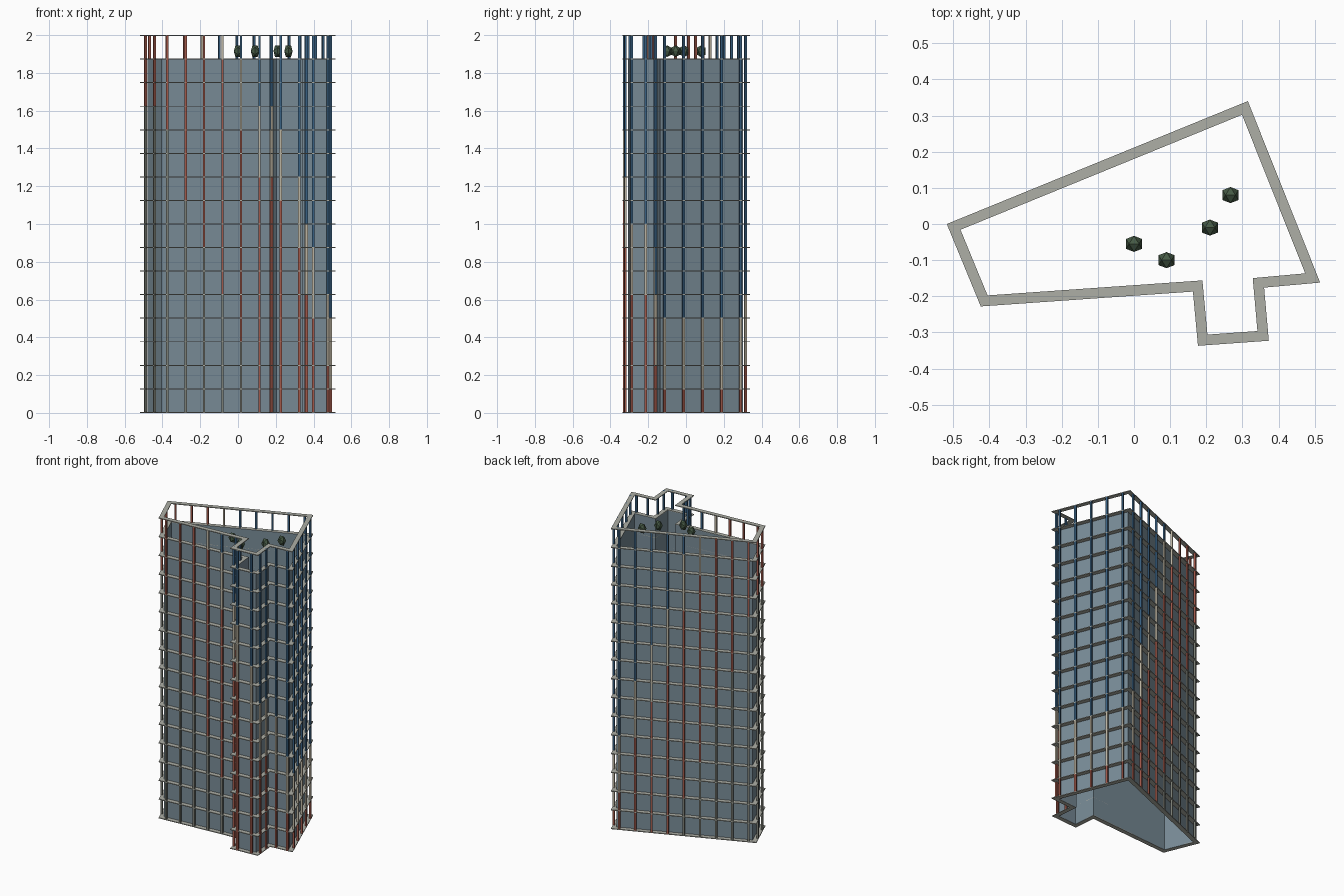
import bpy, bmesh
from mathutils import Vector, Matrix

if "Cube" in bpy.data.objects:
    bpy.data.objects.remove(bpy.data.objects["Cube"])


def material(name, rgb):
    m = bpy.data.materials.new(name)
    m.use_nodes = True
    m.diffuse_color = (*rgb, 1)
    m.node_tree.nodes["Principled BSDF"].inputs["Base Color"].default_value = (*rgb, 1)
    return m


GLASS = material("slate glass", (0.19, 0.26, 0.31))
STONE = material("pale stone", (0.42, 0.43, 0.38))
BLUE = material("deep blue", (0.042, 0.122, 0.23))
SAND = material("sand", (0.52, 0.47, 0.37))
RED = material("brick red", (0.36, 0.10, 0.07))
OLIVE = material("olive grey", (0.20, 0.21, 0.18))
GREEN = material("leaf green", (0.06, 0.10, 0.058))

HEIGHT, FLOORS, SLAB, LEDGE, POST = 2.0, 16, 0.005, 0.029, 0.012
STOREY = HEIGHT / FLOORS

# Plan outline, clockwise from the left corner
OUTLINE = [Vector(p) for p in (
    (-0.518, 0), (0.315, 0.34), (0.515, -0.162), (0.36, -0.176),
    (0.373, -0.323), (0.177, -0.337), (0.163, -0.187), (-0.424, -0.228))]


def inward(a, b):
    d = (b - a).normalized()
    return Vector((d.y, -d.x))


def inset(points, dist):
    result = []
    for i, p in enumerate(points):
        n1 = inward(points[i - 1], p)
        n2 = inward(p, points[(i + 1) % len(points)])
        result.append(p + (n1 + n2) * dist / (1 + n1.dot(n2)))
    return result


INNER = inset(OUTLINE, LEDGE)


def finish(name, bm, mats, fix_normals=True):
    if fix_normals:
        bmesh.ops.recalc_face_normals(bm, faces=bm.faces)
    mesh = bpy.data.meshes.new(name)
    bm.to_mesh(mesh)
    bm.free()
    for m in mats:
        mesh.materials.append(m)
    obj = bpy.data.objects.new(name, mesh)
    bpy.context.collection.objects.link(obj)
    return obj


def loop_at(bm, points, z):
    return [bm.verts.new((p.x, p.y, z)) for p in points]


def bridge(bm, a, b):
    for i in range(len(a)):
        j = (i + 1) % len(a)
        bm.faces.new((a[i], a[j], b[j], b[i]))


# Open glass shaft, one storey short of the top rail
bm = bmesh.new()
bridge(bm, loop_at(bm, INNER, HEIGHT - STOREY), loop_at(bm, INNER, 0))
finish("glass_walls", bm, [GLASS], fix_normals=False)

# Ledge ring at every storey, plus the top rail
for floor in range(FLOORS + 1):
    z = floor * (HEIGHT - SLAB) / FLOORS
    bm = bmesh.new()
    loops = [loop_at(bm, pts, h) for pts, h in (
        (OUTLINE, z), (OUTLINE, z + SLAB), (INNER, z + SLAB), (INNER, z))]
    for k in range(4):
        bridge(bm, loops[k], loops[(k + 1) % 4])
    finish("top_rail" if floor == FLOORS else f"floor_ledge_{floor}", bm, [STONE])

# Mullions with bands that step down along the long axis of the plan
LONG_AXIS = (OUTLINE[1] - OUTLINE[0]).normalized()


def snap(z):
    return min(HEIGHT, max(0, round(z / STOREY) * STOREY))


bm = bmesh.new()
for i, a in enumerate(OUTLINE):
    b = OUTLINE[(i + 1) % len(OUTLINE)]
    n = inward(a, b)
    side = (b - a).normalized()
    turn = Matrix((side.to_3d(), n.to_3d(), (0, 0, 1))).transposed().to_4x4()
    count = max(2, round((b - a).length / 0.1))
    for k in range(count):
        c = a.lerp(b, (k + 0.5) / count)
        slope = -3 * c.dot(LONG_AXIS)
        c = c + n * POST / 2
        cuts = [0] + [snap(base + slope) for base in (0.15, 1.38, 1.75)] + [HEIGHT]
        for band in range(4):
            low, high = cuts[band], cuts[band + 1]
            if high - low < SLAB:
                continue
            place = (Matrix.Translation((c.x, c.y, (low + high) / 2)) @ turn
                     @ Matrix.Diagonal((POST, POST, high - low, 1)))
            made = bmesh.ops.create_cube(bm, size=1, matrix=place)
            for f in {f for v in made["verts"] for f in v.link_faces}:
                f.material_index = band
finish("mullions", bm, [OLIVE, RED, SAND, BLUE])

# Rooftop shrubs: tall twenty-sided solids
GOLDEN = (1 + 5 ** 0.5) / 2
for i, (x, y) in enumerate(((0, -0.055), (0.09, -0.1), (0.21, -0.01), (0.267, 0.08))):
    bm = bmesh.new()
    for s in (-1, 1):
        for t in (-GOLDEN, GOLDEN):
            for p in ((t, s, 0), (0, t, s), (s, 0, t)):
                bm.verts.new(p)
    bmesh.ops.convex_hull(bm, input=bm.verts)
    bmesh.ops.scale(bm, vec=(0.0137, 0.0137, 0.019), verts=bm.verts)
    bmesh.ops.translate(bm, vec=(x, y, 1.915), verts=bm.verts)
    finish(f"roof_shrub_{i + 1}", bm, [GREEN])
